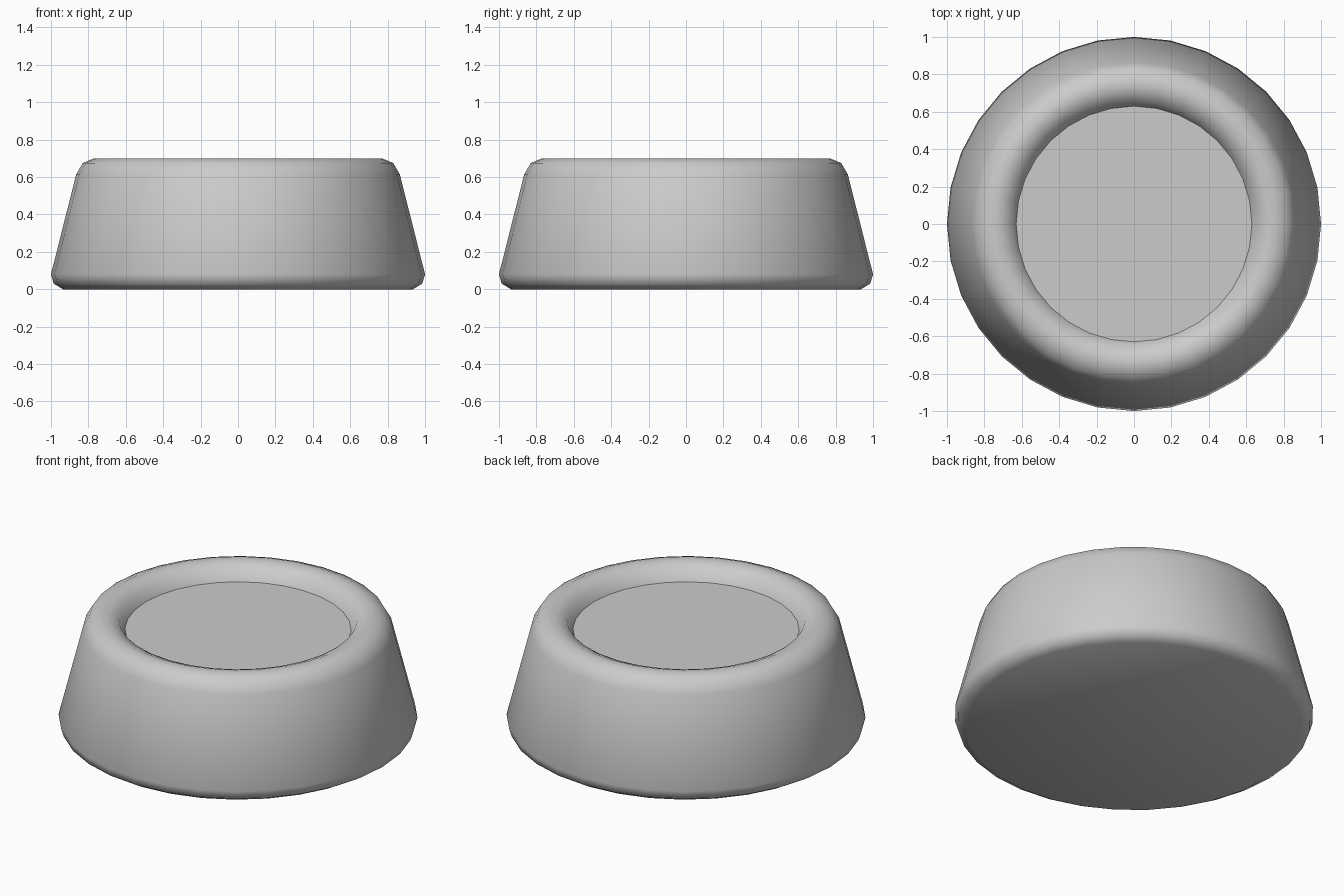
import bpy, bmesh, math

if "Cube" in bpy.data.objects:
    bpy.data.objects.remove(bpy.data.objects["Cube"])

SIDES = 32

# Outer and rim profile (radius, height), from the underside to the recessed floor
PROFILE = [(0.935, 0.0), (0.985, 0.03), (1.0, 0.08),
           (0.865, 0.615), (0.83, 0.675), (0.77, 0.70),
           (0.725, 0.70), (0.665, 0.675), (0.63, 0.61)]


def lathe(name, profile, sides):
    """Spin a profile about z and cap both ends."""
    bm = bmesh.new()
    rings = []
    for r, z in profile:
        rings.append([bm.verts.new((r * math.cos(2 * math.pi * i / sides),
                                    r * math.sin(2 * math.pi * i / sides), z))
                      for i in range(sides)])
    for low, high in zip(rings, rings[1:]):
        for i in range(sides):
            j = (i + 1) % sides
            bm.faces.new((low[i], low[j], high[j], high[i]))
    bm.faces.new(list(reversed(rings[0])))
    bm.faces.new(rings[-1])
    mesh = bpy.data.meshes.new(name)
    bm.to_mesh(mesh)
    bm.free()
    obj = bpy.data.objects.new(name, mesh)
    bpy.context.collection.objects.link(obj)
    return obj


# Bowl with tapered side, rounded rim and shallow flat floor
bowl = lathe("pet_bowl", PROFILE, SIDES)
bpy.context.view_layer.objects.active = bowl
bowl.select_set(True)
bpy.ops.object.shade_smooth_by_angle(angle=math.radians(50))
